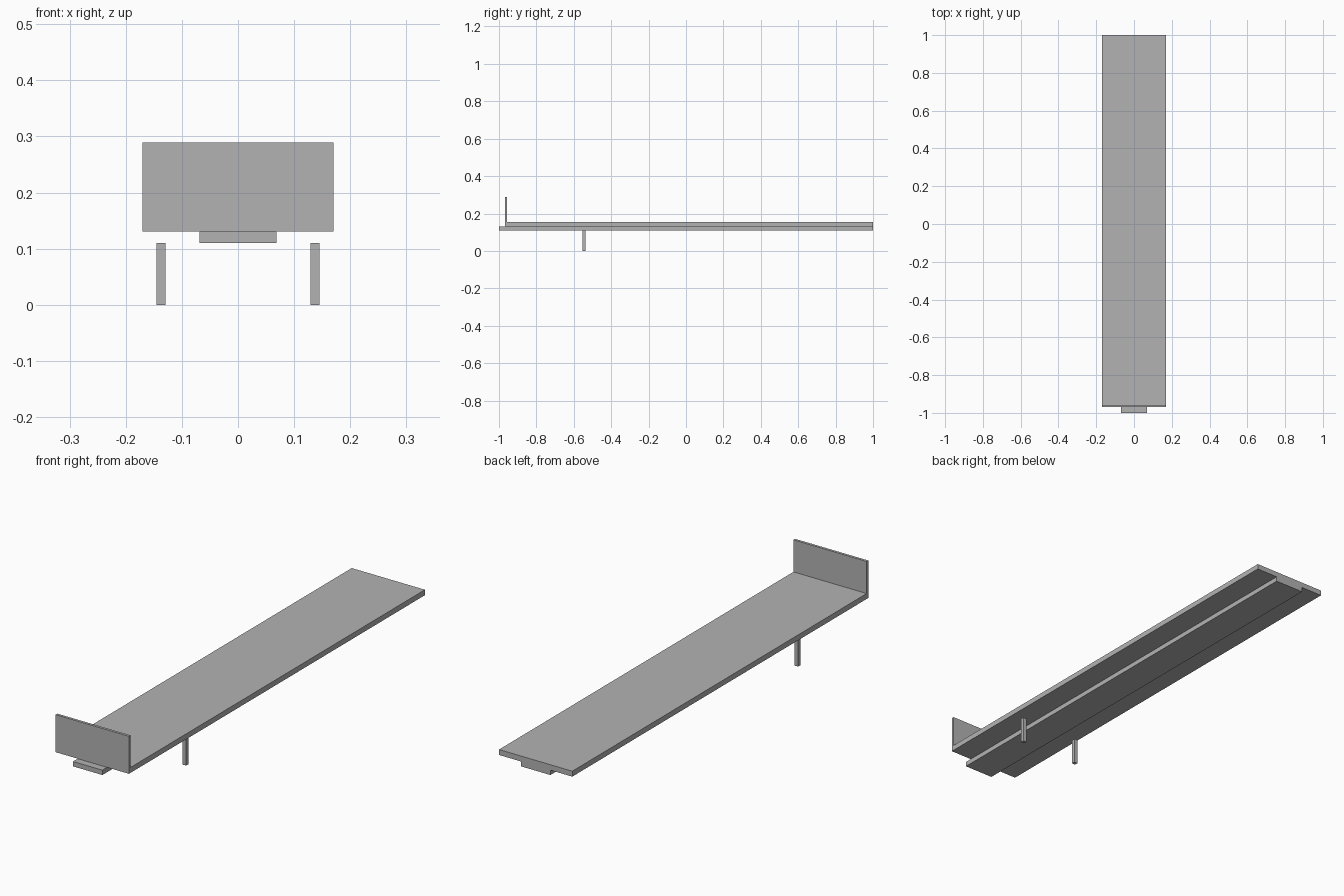
import bpy

if "Cube" in bpy.data.objects:
    bpy.data.objects.remove(bpy.data.objects["Cube"])

grey = bpy.data.materials.new("plain grey")
grey.diffuse_color = (0.45, 0.45, 0.45, 1)
grey.use_nodes = True
grey.node_tree.nodes["Principled BSDF"].inputs["Base Color"].default_value = grey.diffuse_color


def box(name, low, high):
    """Axis-aligned box between two corners."""
    bpy.ops.mesh.primitive_cube_add(size=1)
    ob = bpy.context.object
    ob.name = name
    for v in ob.data.vertices:
        v.co = [lo if c < 0 else hi for c, lo, hi in zip(v.co, low, high)]
    ob.data.materials.append(grey)
    return ob


# Long flat deck and the narrow beam running beneath it
box("deck", (-0.1705, -0.966, 0.131), (0.1705, 1.0, 0.154))
box("centre_beam", (-0.0685, -1.0, 0.1105), (0.0685, 1.0, 0.131))

# Upright board across the front end
box("end_board", (-0.1705, -0.969, 0.131), (0.1705, -0.958, 0.289))

# Pair of slim legs
for side, x in (("left", -0.1375), ("right", 0.1375)):
    box(side + "_leg", (x - 0.008, -0.553, 0), (x + 0.008, -0.538, 0.1105))
